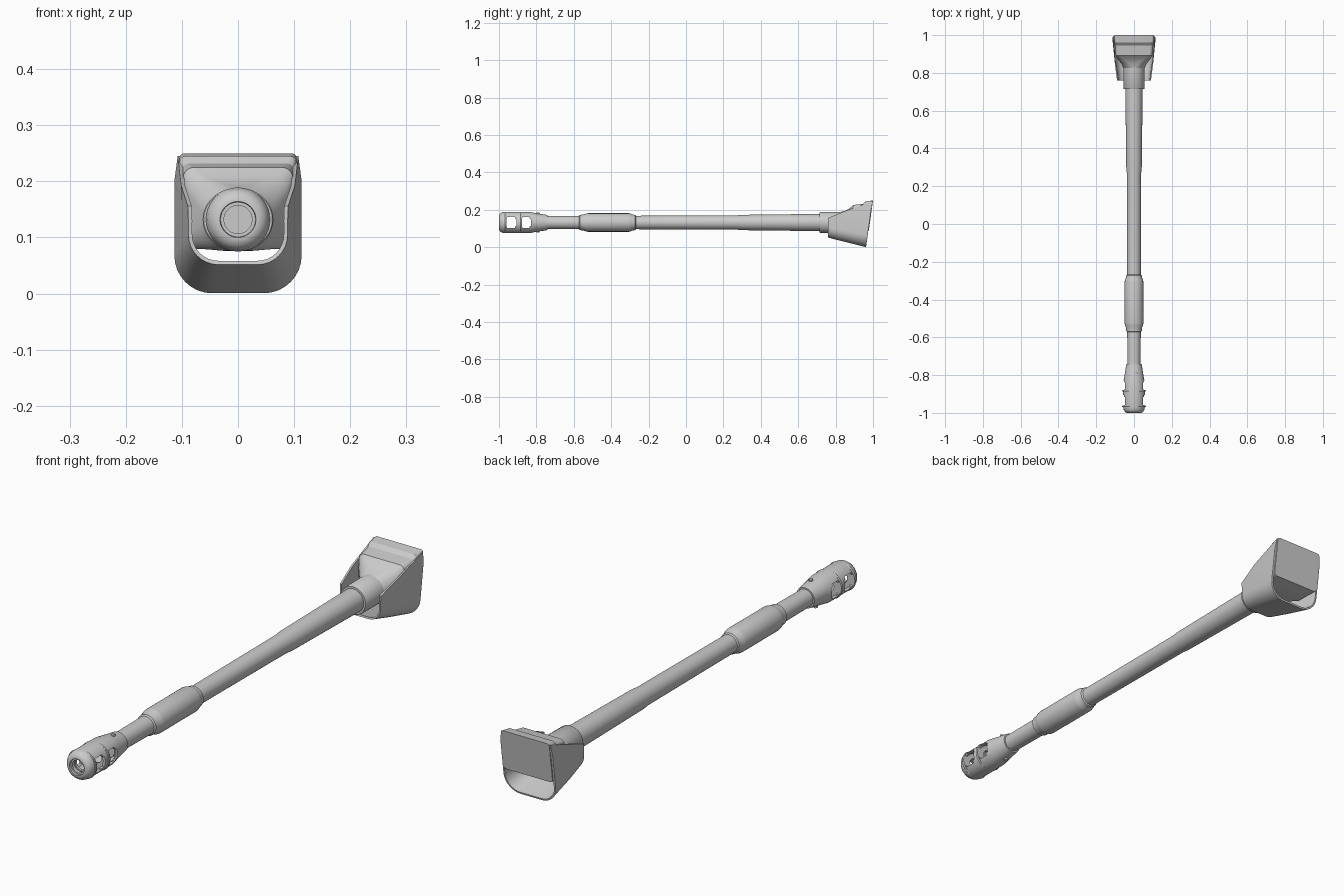
import bpy, bmesh, math
from mathutils import Vector

if "Cube" in bpy.data.objects:
    bpy.data.objects.remove(bpy.data.objects["Cube"])

AXIS_Z = 0.132
grey = bpy.data.materials.new("plain grey")
grey.diffuse_color = (0.6, 0.6, 0.6, 1)
grey.use_nodes = True
grey.node_tree.nodes["Principled BSDF"].inputs["Base Color"].default_value = grey.diffuse_color


def finish(bm, name, angle=35):
    bmesh.ops.recalc_face_normals(bm, faces=bm.faces)
    mesh = bpy.data.meshes.new(name)
    bm.to_mesh(mesh)
    bm.free()
    mesh.materials.append(grey)
    ob = bpy.data.objects.new(name, mesh)
    bpy.context.collection.objects.link(ob)
    smooth(ob, angle)
    return ob


def smooth(ob, angle=35):
    bpy.ops.object.select_all(action='DESELECT')
    ob.select_set(True)
    bpy.context.view_layer.objects.active = ob
    bpy.ops.object.shade_smooth_by_angle(angle=math.radians(angle))


def loft(name, rings, loop=True, cap=False, ring_loop=False, angle=35):
    """Skin a list of equal-length point rings."""
    bm = bmesh.new()
    rows = [[bm.verts.new(p) for p in ring] for ring in rings]
    n = len(rows[0])
    pairs = list(zip(rows, rows[1:])) + ([(rows[-1], rows[0])] if ring_loop else [])
    for a, b in pairs:
        for i in range(n if loop else n - 1):
            j = (i + 1) % n
            bm.faces.new((a[i], a[j], b[j], b[i]))
    if cap:
        bm.faces.new(rows[0])
        bm.faces.new(rows[-1])
    return finish(bm, name, angle)


def lathe(name, profile, closed=False, zscale=1.0, n=40):
    """Spin a (y, radius) profile around the barrel axis."""
    rings = []
    for y, r in profile:
        rings.append([(r * math.cos(2 * math.pi * i / n), y,
                       AXIS_Z + zscale * r * math.sin(2 * math.pi * i / n)) for i in range(n)])
    return loft(name, rings, cap=not closed, ring_loop=closed)


def rounded_rect(y, w, zb, zt, r, tilt=0.0, steps=8):
    pts = []
    corners = [(w - r, zt - r, 0), (-w + r, zt - r, 90), (-w + r, zb + r, 180), (w - r, zb + r, 270)]
    for cx, cz, start in corners:
        for k in range(steps + 1):
            a = math.radians(start + 90 * k / steps)
            z = cz + r * math.sin(a)
            pts.append((cx + r * math.cos(a), y + tilt * z, z))
    return pts


# Barrel tube
lathe("barrel", [(-0.815, 0.025), (-0.815, 0.034), (-0.57, 0.036), (-0.27, 0.036),
                 (0.27, 0.038), (0.30, 0.041), (0.72, 0.046), (0.86, 0.046)])

# Thick sleeve around the middle of the barrel
lathe("barrel_sleeve", [(-0.572, 0.036), (-0.568, 0.041), (-0.55, 0.042), (-0.535, 0.048),
                        (-0.525, 0.0495), (-0.305, 0.0495), (-0.295, 0.047),
                        (-0.283, 0.042), (-0.272, 0.041), (-0.268, 0.036)])

# Collar at the root of the barrel
lathe("root_collar", [(0.715, 0.046), (0.715, 0.054), (0.718, 0.056), (0.86, 0.057)])

# Hollow muzzle brake
brake = lathe("muzzle_brake", [
    (-0.993, 0.025), (-0.993, 0.031), (-1.0, 0.032), (-1.0, 0.037), (-0.995, 0.047),
    (-0.985, 0.054), (-0.97, 0.057), (-0.84, 0.057), (-0.80, 0.050), (-0.75, 0.042),
    (-0.74, 0.040), (-0.74, 0.033), (-0.80, 0.033), (-0.825, 0.046), (-0.965, 0.046),
    (-0.978, 0.035), (-0.978, 0.025)], closed=True)

# Side windows through the brake
for y0, y1 in ((-0.968, -0.905), (-0.885, -0.828)):
    bm = bmesh.new()
    bmesh.ops.create_cube(bm, size=1)
    bmesh.ops.scale(bm, vec=Vector((0.3, y1 - y0, 0.060)), verts=bm.verts)
    bmesh.ops.translate(bm, vec=Vector((0, (y0 + y1) / 2, AXIS_Z)), verts=bm.verts)
    edges = [e for e in bm.edges if abs(e.verts[0].co.x - e.verts[1].co.x) > 0.1]
    bmesh.ops.bevel(bm, geom=edges, offset=0.010, segments=3, affect='EDGES')
    cutter = finish(bm, "window_cutter")
    cutter.hide_render = True
    mod = brake.modifiers.new("window", 'BOOLEAN')
    mod.operation = 'DIFFERENCE'
    mod.solver = 'EXACT'
    mod.object = cutter
    bpy.context.view_layer.objects.active = brake
    bpy.ops.object.modifier_apply(modifier=mod.name)
    bpy.data.objects.remove(cutter)
smooth(brake)

# Baffle rings between and in front of the windows
for y in (-0.970, -0.887):
    lathe("brake_baffle", [(y, 0.028), (y, 0.061), (y + 0.003, 0.063),
                           (y + 0.009, 0.061), (y + 0.009, 0.028)], closed=True, zscale=0.9)

# Clamp screws above and below the brake neck
for side in (1, -1):
    bm = bmesh.new()
    bmesh.ops.create_cone(bm, cap_ends=True, segments=12, radius1=0.008, radius2=0.008, depth=0.016)
    bmesh.ops.translate(bm, vec=Vector((0.010 * side, -0.79, AXIS_Z + 0.045 * side)), verts=bm.verts)
    finish(bm, "clamp_screw")

# Mount body widening from the round collar to the flat back
body = [(0.825, 0.056, 0.076, 0.188, 0.0555, 0), (0.85, 0.068, 0.076, 0.194, 0.045, 0),
        (0.875, 0.088, 0.079, 0.208, 0.030, 0), (0.893, 0.098, 0.080, 0.225, 0.020, 0),
        (0.945, 0.101, 0.085, 0.232, 0.015, 0), (0.960, 0.104, 0.088, 0.245, 0.012, 0),
        (0.965, 0.105, 0.090, 0.250, 0.010, 0.14)]
loft("mount_body", [rounded_rect(*s) for s in body], cap=True, angle=25)


# U-shaped guard, open at the front and along the lower back
def u_section(y, w, zb, w_top, zm, zt, r, tilt=0.0, steps=8):
    half = [(w_top, zt), (w, zm)]
    for k in range(steps + 1):
        a = math.radians(90 * k / steps)
        half.append((w - r + r * math.cos(a), zb + r - r * math.sin(a)))
    pts = half + [(-x, z) for x, z in reversed(half)]
    return [(x, y + tilt * z, z) for x, z in pts]


guard = loft("mount_guard", [
    u_section(0.760, 0.085, 0.055, 0.086, 0.130, 0.156, 0.050),
    u_section(0.850, 0.098, 0.032, 0.098, 0.165, 0.193, 0.056),
    u_section(0.962, 0.110, 0.004, 0.104, 0.200, 0.245, 0.064, 0.14)], loop=False)
shell = guard.modifiers.new("thickness", 'SOLIDIFY')
shell.thickness = 0.007
shell.offset = 0
bpy.context.view_layer.objects.active = guard
bpy.ops.object.modifier_apply(modifier=shell.name)
smooth(guard)
